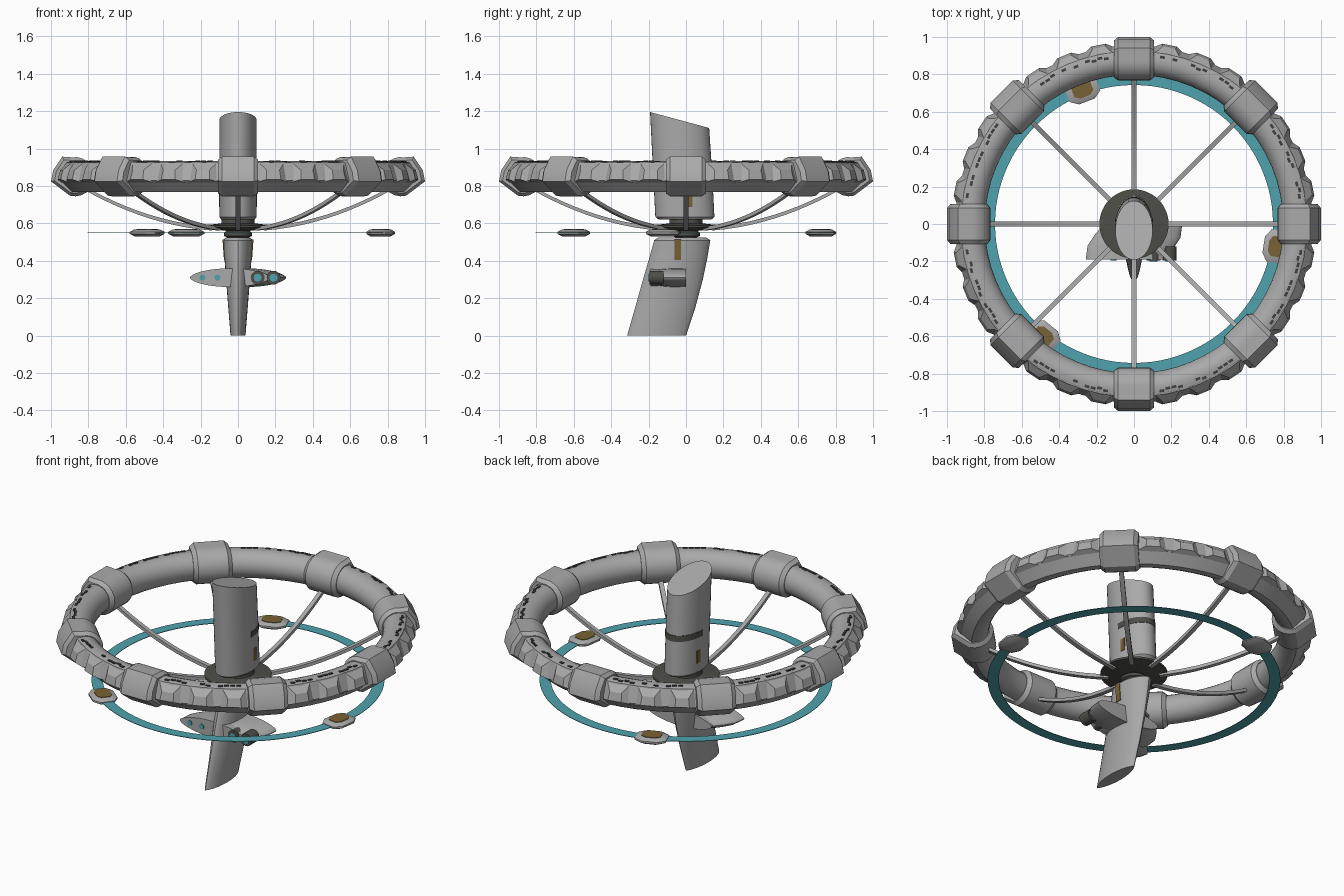
import bpy, bmesh, random
from math import sin, cos, pi, radians, sqrt
from mathutils import Matrix

if "Cube" in bpy.data.objects:
    bpy.data.objects.remove(bpy.data.objects["Cube"])

random.seed(4)


def material(name, rgb):
    m = bpy.data.materials.new(name)
    m.diffuse_color = (*rgb, 1)
    m.use_nodes = True
    m.node_tree.nodes["Principled BSDF"].inputs["Base Color"].default_value = m.diffuse_color
    return m


GREY = material("hull grey", (0.40, 0.40, 0.40))
DARK = material("dark metal", (0.075, 0.075, 0.065))
CYAN = material("cyan glow", (0.08, 0.36, 0.42))
BROWN = material("bronze panel", (0.19, 0.12, 0.035))
WINDOW = material("window black", (0.05, 0.05, 0.055))


def finish(name, bm, mat, angle=30):
    bmesh.ops.recalc_face_normals(bm, faces=bm.faces)
    me = bpy.data.meshes.new(name)
    bm.to_mesh(me)
    bm.free()
    me.materials.append(mat)
    ob = bpy.data.objects.new(name, me)
    bpy.context.collection.objects.link(ob)
    bpy.ops.object.select_all(action='DESELECT')
    ob.select_set(True)
    bpy.context.view_layer.objects.active = ob
    bpy.ops.object.shade_smooth_by_angle(angle=radians(angle))
    return ob


def loft(bm, sections, closed=False):
    """Skin a row of equal-length point loops; cap the ends unless closed."""
    rows = [[bm.verts.new(p) for p in s] for s in sections]
    n = len(rows[0])
    for i in range(len(rows) if closed else len(rows) - 1):
        a, b = rows[i], rows[(i + 1) % len(rows)]
        for j in range(n):
            k = (j + 1) % n
            bm.faces.new((a[j], a[k], b[k], b[j]))
    if not closed:
        bm.faces.new(rows[0])
        bm.faces.new(rows[-1])


def polar(a, r, z, t=0):
    """Point at angle a, radius r, height z, shifted t along the tangent."""
    return (r * cos(a) - t * sin(a), r * sin(a) + t * cos(a), z)


def box(bm, size, matrix):
    bmesh.ops.create_cube(bm, size=1, matrix=matrix @ Matrix.Diagonal((*size, 1)))


def arc(cr, cz, rad, a0, a1, n):
    return [(cr + rad * cos(radians(a0 + (a1 - a0) * i / n)),
             cz + rad * sin(radians(a0 + (a1 - a0) * i / n))) for i in range(n + 1)]


def lathe(name, profile, mat, n=48):
    bm = bmesh.new()
    loft(bm, [[polar(2 * pi * i / n, r, z) for i in range(n)] for r, z in profile])
    return finish(name, bm, mat)


# Habitat ring: round inside, wedge-shaped outside
profile = [(0.955, 0.83), (0.925, 0.925)] + arc(0.88, 0.85, 0.083, 75, 280, 14)
bm = bmesh.new()
loft(bm, [[polar(2 * pi * i / 64, r, z) for r, z in profile] for i in range(64)], True)
finish("habitat_ring", bm, GREY)

# Armour blocks round the outside, three between each pair of modules
bm = bmesh.new()
for i in range(32):
    if i % 4:
        a = 2 * pi * i / 32
        base = [polar(a, r, z, t) for r, z, t in
                ((0.945, 0.82, -0.085), (0.945, 0.82, 0.085), (0.915, 0.928, 0.07), (0.915, 0.928, -0.07))]
        top = [polar(a, r, z, t) for r, z, t in
               ((0.975, 0.835, -0.04), (0.975, 0.835, 0.04), (0.962, 0.885, 0.035), (0.962, 0.885, -0.035))]
        loft(bm, [base, top])
finish("armour_blocks", bm, GREY, 10)

# Eight ring modules with chamfered ends
section = [(1.0, 0.825), (0.988, 0.885), (0.94, 0.957)] + arc(0.872, 0.85, 0.105, 80, 285, 12)
bm = bmesh.new()
for i in range(8):
    rows = []
    for t, s in ((-0.108, 0.84), (-0.085, 1), (0.085, 1), (0.108, 0.84)):
        rows.append([polar(pi * i / 4, 0.88 + (r - 0.88) * s, 0.85 + (z - 0.85) * s, t) for r, z in section])
    loft(bm, rows)
finish("ring_modules", bm, GREY, 25)

# Rows of small windows on top of the ring
bm = bmesh.new()
for i in range(8):
    for k in range(13):
        if k in (4, 8) or random.random() < 0.12:
            continue
        a = pi * i / 4 + radians(9.5 + 2.15 * k)
        r = 0.9 + random.choice((-0.004, 0.004))
        z = 0.85 + sqrt(0.083 ** 2 - (r - 0.88) ** 2)
        box(bm, (0.014, 0.026, 0.008), Matrix.Translation(polar(a, r, z)) @ Matrix.Rotation(a, 4, 'Z'))
finish("ring_windows", bm, WINDOW)

# Curved spokes from hub to ring
bm = bmesh.new()
for i in range(8):
    a = pi * i / 4
    rows = []
    for k in range(11):
        u = k / 10
        r, z = 0.14 + 0.66 * u, 0.572 + 0.05 * u + 0.155 * u * u
        rows.append([polar(a, r, z + dz, t) for t, dz in
                     ((-0.013, -0.01), (0.013, -0.01), (0.013, 0.01), (-0.013, 0.01))])
    loft(bm, rows)
finish("spokes", bm, GREY)

# Hub: disc and necks
lathe("hub_disc", [(0.06, 0.56), (0.10, 0.565), (0.185, 0.578), (0.185, 0.59), (0.09, 0.60), (0.085, 0.64)], DARK)
lathe("lower_neck", [(0.055, 0.51), (0.055, 0.525), (0.075, 0.533), (0.075, 0.55), (0.06, 0.562)], DARK)


# Upper mast: leaning oval column with a slanted top
def mast_loop(z, grow=1.0, a0=0.0, a1=2 * pi, n=40, end=False, slant=0.0):
    u = (z - 0.635) / 0.56
    cy, hy = -0.006 - 0.028 * u, 0.158
    pts = []
    for i in range(n + end):
        a = a0 + (a1 - a0) * i / n
        y = cy + grow * hy * sin(a)
        pts.append((0.1 * grow * cos(a), y, z - slant * (y + 0.19)))
    return pts


bm = bmesh.new()
loft(bm, [mast_loop(0.622, 0.9), mast_loop(0.635), mast_loop(0.85), mast_loop(1.195, slant=0.27)])
finish("upper_mast", bm, GREY)

# Dark slot wrapped round the rear of the mast
bm = bmesh.new()
rows = []
for z in (0.84, 0.875):
    outer = mast_loop(z, 1.02, 0, pi, 20, True)
    rows.append(outer + mast_loop(z, 0.95, 0, pi, 20, True)[::-1])
loft(bm, rows)
finish("mast_slot", bm, DARK)

# Lower fin: swept lens-shaped blade
rows = []
for z, y0, y1, w in ((0.0, -0.315, 0.0, 0.04), (0.15, -0.272, 0.05, 0.052), (0.3, -0.23, 0.09, 0.064),
                     (0.42, -0.195, 0.115, 0.073), (0.51, -0.17, 0.13, 0.08), (0.524, -0.15, 0.11, 0.066)):
    c, h = (y0 + y1) / 2, (y1 - y0) / 2
    loop = []
    for i in range(32):
        a = 2 * pi * i / 32
        loop.append((w * sin(a) * abs(sin(a)) ** 0.35, c + h * cos(a), z))
    rows.append(loop)
bm = bmesh.new()
loft(bm, rows)
finish("lower_fin", bm, GREY)

# Bronze panels on both flanks of mast and fin
bm = bmesh.new()
for s in (-1, 1):
    box(bm, (0.008, 0.03, 0.075), Matrix.Translation((s * 0.097, 0.02, 0.725)))
    box(bm, (0.009, 0.035, 0.11), Matrix.Translation((s * 0.0745, -0.045, 0.46)) @ Matrix.Rotation(s * 0.07, 4, 'Y'))
finish("flank_panels", bm, BROWN)

# Two side pods, one turned to face the other way
for name, s in (("right_pod", 1), ("left_pod", -1)):
    bm = bmesh.new()
    rows = []
    for d, rx, rz in ((0.095, 0.215, 0.05), (0.02, 0.205, 0.05), (-0.04, 0.165, 0.045), (-0.085, 0.125, 0.032)):
        loop = []
        for i in range(32):
            a = 2 * pi * i / 32
            loop.append((s * (0.043 + rx * cos(a)), -0.095 + s * d, 0.31 + rz * sin(a) * abs(sin(a)) ** 0.2))
        rows.append(loop)
    loft(bm, rows)
    finish(name, bm, GREY)


def drums(name, xs, rad, y0, y1, mat):
    bm = bmesh.new()
    for x in xs:
        bmesh.ops.create_cone(bm, cap_ends=True, segments=24, radius1=rad, radius2=rad, depth=y1 - y0,
                              matrix=Matrix.Translation((x, (y0 + y1) / 2, 0.31)) @ Matrix.Rotation(pi / 2, 4, 'X'))
    finish(name, bm, mat)


# Engines on the right pod, round lamps on the left one
drums("engine_rims", (0.105, 0.19), 0.037, -0.195, -0.12, DARK)
drums("engine_glow", (0.105, 0.19), 0.021, -0.2, -0.19, CYAN)
drums("pod_lamps", (-0.19, -0.11), 0.016, -0.196, -0.188, CYAN)

# Flat glowing track below the ring
bm = bmesh.new()
track = [(0.743, 0.549), (0.805, 0.549), (0.805, 0.552), (0.743, 0.552)]
loft(bm, [[polar(2 * pi * i / 96, r, z) for r, z in track] for i in range(96)], True)
finish("glow_track", bm, CYAN)

# Three shuttles riding the track
hull, roof = bmesh.new(), bmesh.new()
for deg in (111, -9, -129):
    a = radians(deg)

    def octagon(z, s):
        pts = ((0.07, 0.045), (0.04, 0.088), (-0.04, 0.088), (-0.07, 0.045))
        pts += tuple((-x, -y) for x, y in pts)
        return [polar(a, 0.772 + x * s, z, y * s) for x, y in pts]

    loft(hull, [octagon(0.53, 0.7), octagon(0.544, 1), octagon(0.555, 1), octagon(0.567, 0.75)])
    loft(roof, [octagon(0.564, 0.62), octagon(0.570, 0.62)])
finish("shuttles", hull, GREY)
finish("shuttle_roofs", roof, BROWN)
